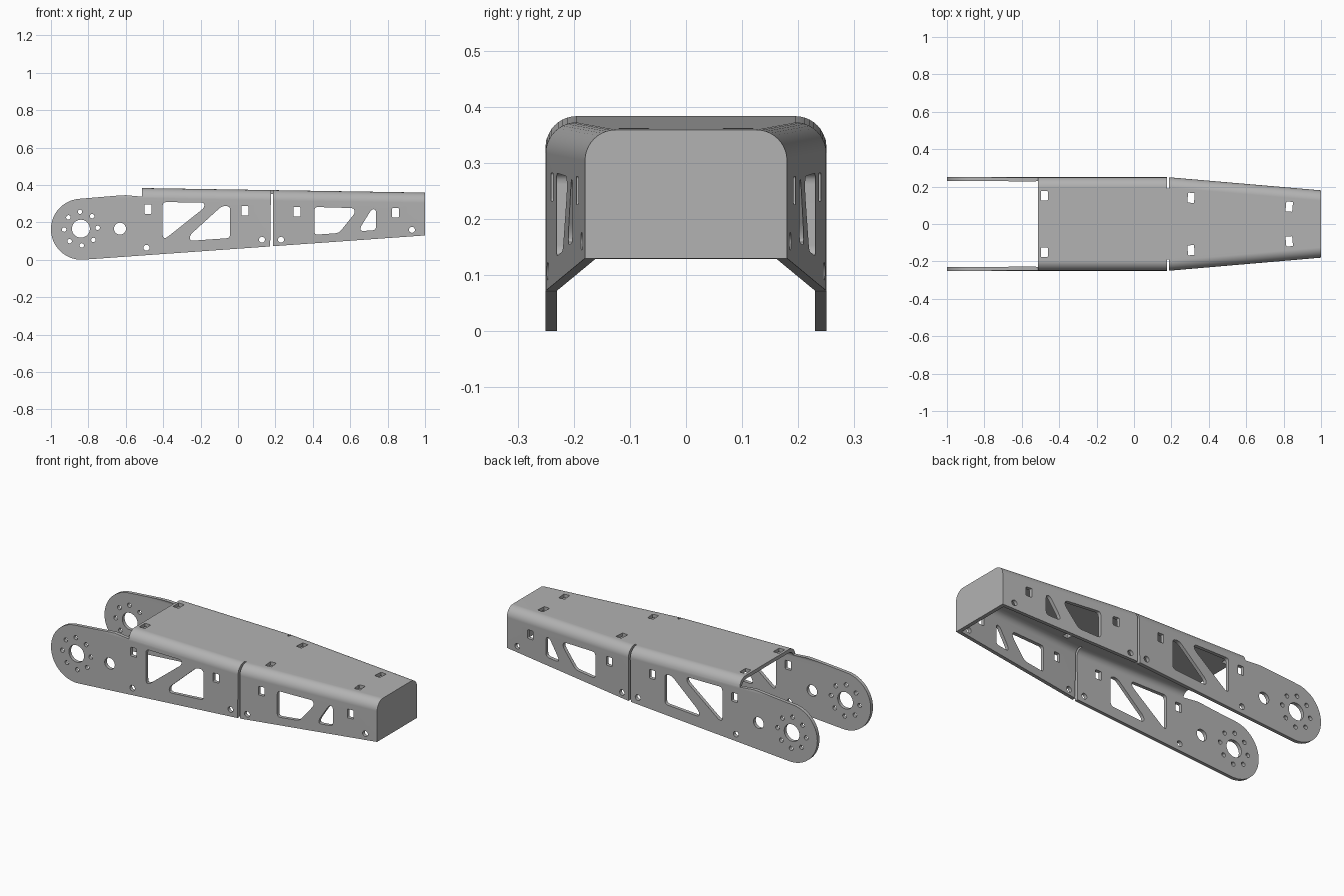
import bpy, bmesh, math
from mathutils import Vector

if "Cube" in bpy.data.objects:
    bpy.data.objects.remove(bpy.data.objects["Cube"], do_unlink=True)

WALL = 0.02

grey = bpy.data.materials.new("sheet metal grey")
grey.use_nodes = True
COLOUR = (0.45, 0.45, 0.45, 1)
grey.diffuse_color = COLOUR
grey.node_tree.nodes["Principled BSDF"].inputs["Base Color"].default_value = COLOUR


def finish(name, bm):
    bmesh.ops.recalc_face_normals(bm, faces=bm.faces)
    mesh = bpy.data.meshes.new(name)
    bm.to_mesh(mesh)
    bm.free()
    mesh.materials.append(grey)
    obj = bpy.data.objects.new(name, mesh)
    bpy.context.collection.objects.link(obj)
    return obj


def skin(bm, rings):
    """Join matching rings of points into a closed solid."""
    rings = [[bm.verts.new(p) for p in ring] for ring in rings]
    n = len(rings[0])
    for a, b in zip(rings, rings[1:]):
        for i in range(n):
            j = (i + 1) % n
            bm.faces.new((a[i], a[j], b[j], b[i]))
    bm.faces.new(rings[0])
    bm.faces.new(rings[-1])


def arch(x, half, top, radius, bottom):
    """Cross-section with rounded upper corners."""
    pts = [(x, half, bottom)]
    for side in (1, -1):
        for i in range(11):
            a = math.radians(9 * (i if side > 0 else 10 - i))
            pts.append((x, side * (half - radius + radius * math.cos(a)),
                        top - radius + radius * math.sin(a)))
    return pts + [(x, -half, bottom)]


def block(name, x0, x1, inset, bottom):
    """Tapering solid following the bracket's width and top line."""
    def section(x):
        t = max(0, (x - 0.185) / 0.815)
        half = 0.25 - 0.07 * t
        top = 0.372 - 0.016 * (x - 0.185)
        return arch(x, half - inset, top - inset, 0.055 - inset, bottom)
    bm = bmesh.new()
    skin(bm, [section(x) for x in (x0, 0.185, x1)])
    return finish(name, bm)


def prism(bm, pts, lo, hi, axis="y"):
    """Extrude an outline along y (points are x, z) or z (points are x, y)."""
    place = (lambda p, d: (p[0], d, p[1])) if axis == "y" else (lambda p, d: (p[0], p[1], d))
    skin(bm, [[place(p, d) for p in pts] for d in (lo, hi)])


def circle(x, z, r, n=24):
    return [(x + r * math.cos(math.tau * i / n), z + r * math.sin(math.tau * i / n))
            for i in range(n)]


def rounded(pts, r):
    """Round the corners of an outline."""
    out = []
    pts = [Vector(p) for p in pts]
    for i, p in enumerate(pts):
        a, b = pts[i - 1] - p, pts[(i + 1) % len(pts)] - p
        a = p + a.normalized() * min(r, a.length * 0.45)
        b = p + b.normalized() * min(r, b.length * 0.45)
        for k in range(5):
            t = k / 4
            out.append(a * (1 - t) ** 2 + p * 2 * t * (1 - t) + b * t * t)
    return out


def rect(x, y, w, h, turn=0):
    c, s = math.cos(turn), math.sin(turn)
    return [(x + u * w / 2 * c - v * h / 2 * s, y + u * w / 2 * s + v * h / 2 * c)
            for u, v in ((-1, -1), (1, -1), (1, 1), (-1, 1))]


# Folded shell: solid block and the hollow inside it, leaving an end plate
bracket = block("folded_bracket", -1.1, 1.0, 0, -0.1)
hollow = block("hollow_cutter", -1.2, 1.0 - WALL, WALL, -0.2)

# Side silhouette: round arm ends, stepped top, rising lower edge
outline = []
for i in range(41):
    a = math.radians(274 - 179 * i / 40)
    outline.append((-0.837 + 0.163 * math.cos(a), 0.163 + 0.163 * math.sin(a)))
outline += [(-0.64, 0.343), (-0.6, 0.345), (-0.512, 0.337),
            (-0.512, 0.5), (1.1, 0.5), (1.1, 0.137)]
bm = bmesh.new()
prism(bm, outline, -0.4, 0.4)
silhouette = finish("silhouette_cutter", bm)

bm = bmesh.new()
# Pivot bore with its ring of bolt holes
HUB = (-0.84, 0.166)
prism(bm, circle(*HUB, 0.048, 32), -0.4, 0.4)
for i in range(8):
    a = math.radians(45 * i + 3)
    prism(bm, circle(HUB[0] + 0.09 * math.cos(a), HUB[1] + 0.09 * math.sin(a), 0.012, 16), -0.4, 0.4)

# Round side holes
for x, z, r in ((-0.631, 0.166, 0.032), (-0.489, 0.064, 0.016), (0.128, 0.107, 0.016),
                (0.23, 0.107, 0.016), (0.93, 0.16, 0.016)):
    prism(bm, circle(x, z, r), -0.4, 0.4)

# Rectangular side slots
for x, z in ((-0.481, 0.27), (0.037, 0.262), (0.315, 0.257), (0.842, 0.251)):
    prism(bm, rounded(rect(x, z, 0.037, 0.05), 0.005), -0.4, 0.4)

# Truss windows
for window in (
    [(-0.403, 0.308), (-0.18, 0.306), (-0.18, 0.278), (-0.385, 0.115), (-0.403, 0.118)],
    [(-0.085, 0.288), (-0.042, 0.286), (-0.042, 0.116), (-0.257, 0.101), (-0.257, 0.132)],
    [(0.408, 0.282), (0.62, 0.276), (0.626, 0.25), (0.54, 0.143), (0.408, 0.133)],
    [(0.715, 0.27), (0.738, 0.27), (0.738, 0.158), (0.655, 0.153), (0.655, 0.175)],
):
    prism(bm, rounded(window, 0.02), -0.4, 0.4)

# Top slots and the bend-relief slits, mirrored left and right
for side in (1, -1):
    for x, y, turn in ((-0.479, 0.151, 0), (0.305, 0.14, -0.09), (0.83, 0.093, -0.09)):
        prism(bm, rounded(rect(x, side * y, 0.036, 0.053, side * turn), 0.005), 0.31, 0.5, "z")
    prism(bm, [(0.171, 0), (0.188, 0), (0.186, 0.5), (0.178, 0.5)], side * 0.19, side * 0.4)
holes = finish("hole_cutter", bm)

# Cut the sheet
bpy.context.view_layer.objects.active = bracket
bracket.select_set(True)
for cutter, operation in ((hollow, "DIFFERENCE"), (silhouette, "INTERSECT"), (holes, "DIFFERENCE")):
    cutter.hide_render = True
    mod = bracket.modifiers.new(cutter.name, "BOOLEAN")
    mod.operation, mod.solver, mod.object = operation, "EXACT", cutter
    bpy.ops.object.modifier_apply(modifier=mod.name)
    bpy.data.objects.remove(cutter, do_unlink=True)

# Smooth bends, crisp edges
bpy.ops.object.shade_smooth_by_angle(angle=math.radians(30))
weighted = bracket.modifiers.new("flat panels", "WEIGHTED_NORMAL")
weighted.keep_sharp = True
